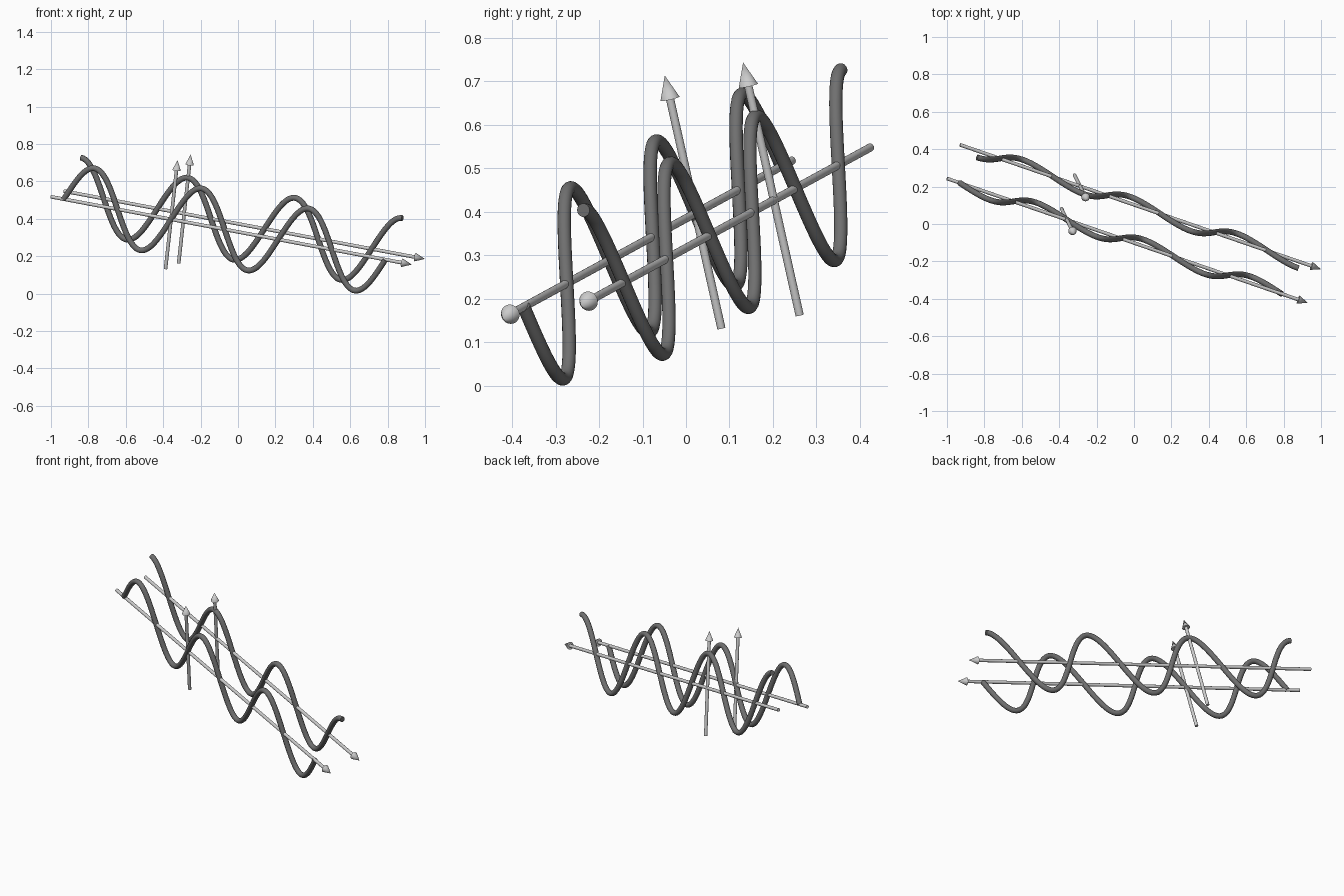
import bpy, math
from mathutils import Vector

if "Cube" in bpy.data.objects:
    bpy.data.objects.remove(bpy.data.objects["Cube"])

# Shared tilted frame: along the wave, and perpendicular "up" in the plot plane
ALONG = Vector((1, -0.3447, -0.188)).normalized()
UP = Vector((0.065, -0.13, 0.58))
UP = (UP - ALONG * UP.dot(ALONG)).normalized()

PERIOD = 0.6155
AMPLITUDE = 0.198
WAVE_R = 0.0155
SHAFT_R = 0.0095
HEAD_R, HEAD_LEN = 0.0225, 0.055

# dark grey for the two waves
dark = bpy.data.materials.new("dark_grey")
dark.diffuse_color = (0.16, 0.16, 0.16, 1)
dark.use_nodes = True
dark.node_tree.nodes["Principled BSDF"].inputs["Base Color"].default_value = dark.diffuse_color


def cone(name, start, end, r1, r2):
    axis = end - start
    bpy.ops.mesh.primitive_cone_add(vertices=32, radius1=r1, radius2=r2,
                                    depth=axis.length, location=(start + end) / 2)
    ob = bpy.context.object
    ob.rotation_euler = axis.to_track_quat('Z', 'Y').to_euler()
    ob.name = name
    bpy.ops.object.shade_smooth_by_angle(angle=math.radians(40))


def arrow(name, origin, direction, back, front):
    neck = origin + direction * (front - HEAD_LEN)
    cone(name + "_shaft", origin - direction * back, neck, SHAFT_R, SHAFT_R)
    cone(name + "_head", neck, origin + direction * front, HEAD_R, 0)


def wave(name, origin, func):
    # three periods, from one before the origin to two after it
    n = 180
    cu = bpy.data.curves.new(name, 'CURVE')
    cu.dimensions = '3D'
    cu.bevel_depth = WAVE_R
    cu.bevel_resolution = 5
    cu.use_fill_caps = True
    cu.materials.append(dark)
    sp = cu.splines.new('POLY')
    sp.points.add(n)
    for i, p in enumerate(sp.points):
        t = -1 + 3 * i / n
        co = origin + ALONG * (t * PERIOD) + UP * (AMPLITUDE * func(2 * math.pi * t))
        p.co = (*co, 1)
    sp.use_smooth = True
    ob = bpy.data.objects.new(name, cu)
    bpy.context.collection.objects.link(ob)


# Sine plot in front, cosine plot behind it
front_origin = Vector((-0.358, 0.022, 0.397))
back_origin = front_origin + Vector((0.07, 0.18, 0.03))
for label, origin, func in (("sine", front_origin, math.sin),
                            ("cosine", back_origin, math.cos)):
    wave(label + "_wave", origin, func)
    arrow(label + "_long_axis", origin, ALONG, 0.69, 1.383)
    arrow(label + "_upright_axis", origin, UP, 0.273, 0.326)
